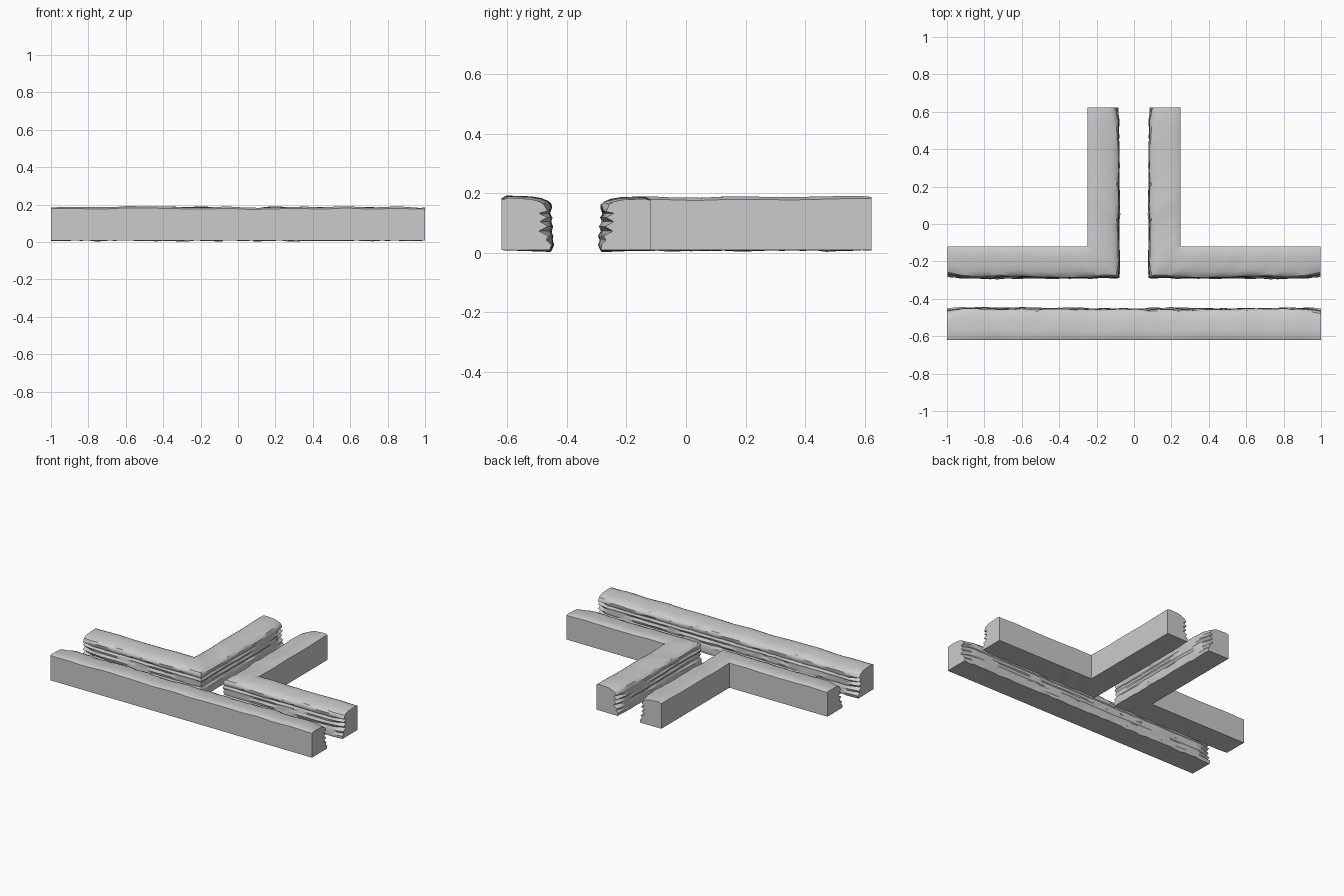
import bpy, bmesh
from mathutils import Vector, noise

if "Cube" in bpy.data.objects:
    bpy.data.objects.remove(bpy.data.objects["Cube"])

# Wall section: (distance from the flat outer face, height, roughness, end recess)
PROFILE = [
    (0.000, 0.008, 0.0, 0.0), (0.000, 0.178, 0.0, 0.0),
    (0.018, 0.187, 0.5, 0.0), (0.055, 0.186, 0.6, 0.0),
    (0.100, 0.184, 0.6, 0.004), (0.132, 0.178, 0.7, 0.010),
    (0.153, 0.170, 0.8, 0.014), (0.163, 0.158, 1.0, 0.016),
    (0.164, 0.146, 1.0, 0.012), (0.158, 0.132, 1.0, 0.030),
    (0.166, 0.118, 1.0, 0.012), (0.161, 0.104, 1.0, 0.034),
    (0.168, 0.088, 1.0, 0.014), (0.162, 0.072, 1.0, 0.034),
    (0.170, 0.056, 1.0, 0.010), (0.168, 0.042, 1.0, 0.018),
    (0.172, 0.026, 1.0, 0.004), (0.166, 0.006, 0.6, 0.004),
]


def wall(name, path, seed, steps):
    """Sweep the rocky section; path = [(outer point, direction to rough side)]."""
    stations = []
    for i in range(len(path) - 1):
        (p0, d0), (p1, d1) = path[i], path[i + 1]
        n = steps[i]
        for k in range(n + (i == len(path) - 2)):
            t = k / n
            stations.append((Vector(p0).lerp(Vector(p1), t),
                             Vector(d0).lerp(Vector(d1), t)))
    bm = bmesh.new()
    rings = []
    last = len(stations) - 1
    for s, (p, d) in enumerate(stations):
        near = min(s, last - s)
        end = (1.0, 0.45)[near] if near < 2 else 0.0
        ring = []
        for j, (w, z, rough, recess) in enumerate(PROFILE):
            q = Vector((p.x * 9, p.y * 9, z * 22 + seed))
            broad = noise.noise(q * 0.6)
            fine = noise.noise(q * 2.3)
            w2 = w - end * recess + rough * (0.006 * broad + 0.006 * fine)
            z2 = z
            if 1 <= j <= 8:
                swell = noise.noise(Vector((p.x * 6, p.y * 6, seed)))
                z2 += 0.007 * swell + rough * 0.005 * fine
                z2 -= 0.006 * end * rough
            elif j == len(PROFILE) - 1:
                z2 = max(0, z2 + 0.006 * fine)
            co = p + d * w2
            ring.append(bm.verts.new((co.x, co.y, z2)))
        rings.append(ring)
    m = len(PROFILE)
    for a, b in zip(rings, rings[1:]):
        for j in range(m):
            k = (j + 1) % m
            bm.faces.new((a[j], a[k], b[k], b[j]))
    bm.faces.new(rings[0])
    bm.faces.new(rings[-1])
    bmesh.ops.recalc_face_normals(bm, faces=bm.faces)
    me = bpy.data.meshes.new(name)
    bm.to_mesh(me)
    bm.free()
    ob = bpy.data.objects.new(name, me)
    bpy.context.collection.objects.link(ob)
    bpy.ops.object.select_all(action='DESELECT')
    ob.select_set(True)
    bpy.context.view_layer.objects.active = ob
    bpy.ops.object.shade_smooth_by_angle(angle=0.6)
    return ob


# Straight wall along the front, rough side facing the passage
wall("front_wall", [((-1, -0.62), (0, 1)), ((1, -0.62), (0, 1))], 3.1, [50])

# L-shaped corner walls, rough sides facing the T-shaped passage
corner = wall("corner_walls", [((0.998, -0.12), (0, -1)),
                               ((0.248, -0.12), (-1, -1)),
                               ((0.248, 0.623), (-1, 0))], 7.7, [24, 24])
mir = corner.modifiers.new("mirror", 'MIRROR')
mir.use_axis[0] = True
mir.use_mirror_merge = False
